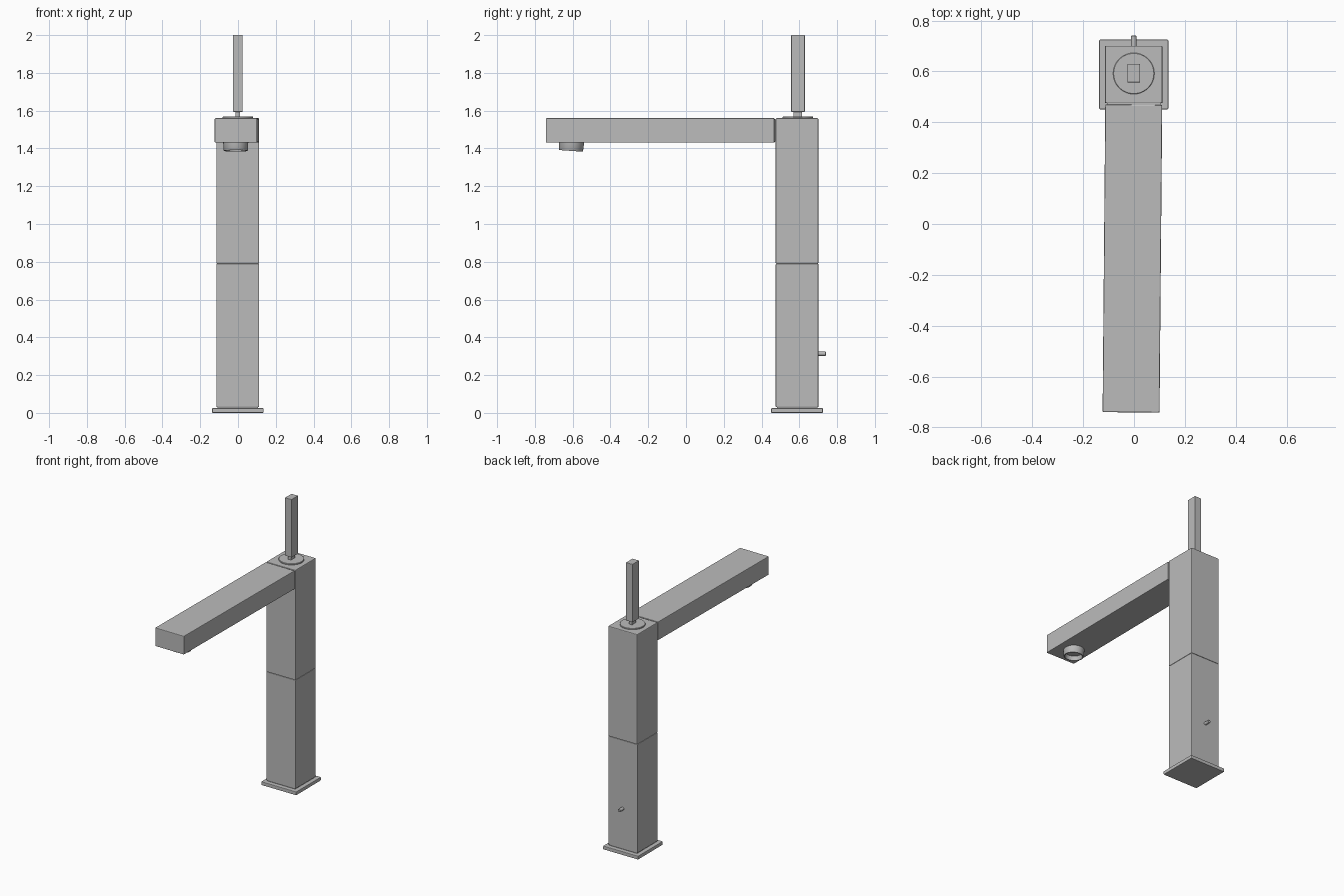
import bpy, bmesh, math
from mathutils import Matrix, Vector

old = bpy.data.objects.get("Cube")
if old:
    bpy.data.objects.remove(old, do_unlink=True)

metal = bpy.data.materials.new("satin grey metal")
metal.use_nodes = True
GREY = (0.5, 0.5, 0.5, 1)
metal.diffuse_color = GREY
metal.node_tree.nodes["Principled BSDF"].inputs["Base Color"].default_value = GREY


def finish(name, bm, matrix, bevel=0.0, smooth=False):
    bmesh.ops.recalc_face_normals(bm, faces=bm.faces)
    mesh = bpy.data.meshes.new(name)
    bm.to_mesh(mesh)
    bm.free()
    mesh.materials.append(metal)
    ob = bpy.data.objects.new(name, mesh)
    bpy.context.collection.objects.link(ob)
    ob.matrix_world = matrix
    if bevel:
        mod = ob.modifiers.new("soft edges", "BEVEL")
        mod.width = bevel
        mod.segments = 2
    if smooth:
        bpy.ops.object.select_all(action="DESELECT")
        ob.select_set(True)
        bpy.context.view_layer.objects.active = ob
        bpy.ops.object.shade_smooth_by_angle(angle=math.radians(35))
    return ob


def box(name, x, y, z, bevel=0.0, turn=0.0):
    """Box from (min, max) ranges, optionally turned about its +y end."""
    size = Vector((x[1] - x[0], y[1] - y[0], z[1] - z[0]))
    bm = bmesh.new()
    bmesh.ops.create_cube(bm, size=1)
    bmesh.ops.scale(bm, vec=size, verts=bm.verts)
    bmesh.ops.translate(bm, vec=(0, -size.y / 2, 0), verts=bm.verts)
    place = Matrix.Translation((sum(x) / 2, y[1], sum(z) / 2))
    return finish(name, bm, place @ Matrix.Rotation(turn, 4, "Z"), bevel)


def lathe(name, profile, matrix, steps=48):
    """Spin a (radius, height) profile about local z."""
    bm = bmesh.new()
    vs = [bm.verts.new((r, 0, h)) for r, h in profile]
    edges = [bm.edges.new(pair) for pair in zip(vs, vs[1:])]
    bmesh.ops.spin(bm, geom=vs + edges, cent=(0, 0, 0), axis=(0, 0, 1),
                   angle=math.tau, steps=steps)
    bmesh.ops.remove_doubles(bm, verts=bm.verts, dist=1e-5)
    return finish(name, bm, matrix, smooth=True)


# Base plate and two-piece column with a fine seam
box("base_plate", (-0.137, 0.135), (0.451, 0.725), (0, 0.025), 0.004)
COL_X, COL_Y = (-0.114, 0.112), (0.475, 0.701)
box("column_foot", (-0.108, 0.106), (0.481, 0.695), (0.02, 0.034))
box("lower_column", COL_X, COL_Y, (0.03, 0.79), 0.004)
box("upper_column", COL_X, COL_Y, (0.79, 1.56), 0.005)

# Spout, turned very slightly, with a recessed joint to the column
box("spout", (-0.113, 0.111), (-0.741, 0.469), (1.431, 1.56), 0.004,
    math.radians(-0.5))
box("spout_joint", (-0.106, 0.104), (0.46, 0.48), (1.438, 1.553))

# Hollow outlet under the spout tip, tilted a little
lathe("outlet", [(0, -0.018), (0.05, -0.018), (0.056, -0.046), (0.062, -0.046),
                 (0.064, -0.043), (0.067, 0.01), (0, 0.01)],
      Matrix.Translation((-0.012, -0.606, 1.433)) @ Matrix.Rotation(math.radians(-4), 4, "X"))

# Lever on a round cap
lathe("lever_cap", [(0, -0.005), (0.081, -0.005), (0.081, 0.006), (0.079, 0.008), (0, 0.008)],
      Matrix.Translation((-0.001, 0.592, 1.56)))
box("lever_stem", (-0.013, 0.011), (0.57, 0.615), (1.56, 1.60))
box("lever", (-0.026, 0.024), (0.557, 0.629), (1.594, 2.0), 0.002)

# Small pin on the back
lathe("back_pin", [(0, -0.01), (0.011, -0.01), (0.011, 0.039), (0.009, 0.041), (0, 0.041)],
      Matrix.Translation((-0.001, 0.7, 0.313)) @ Matrix.Rotation(math.radians(-90), 4, "X"), 20)
